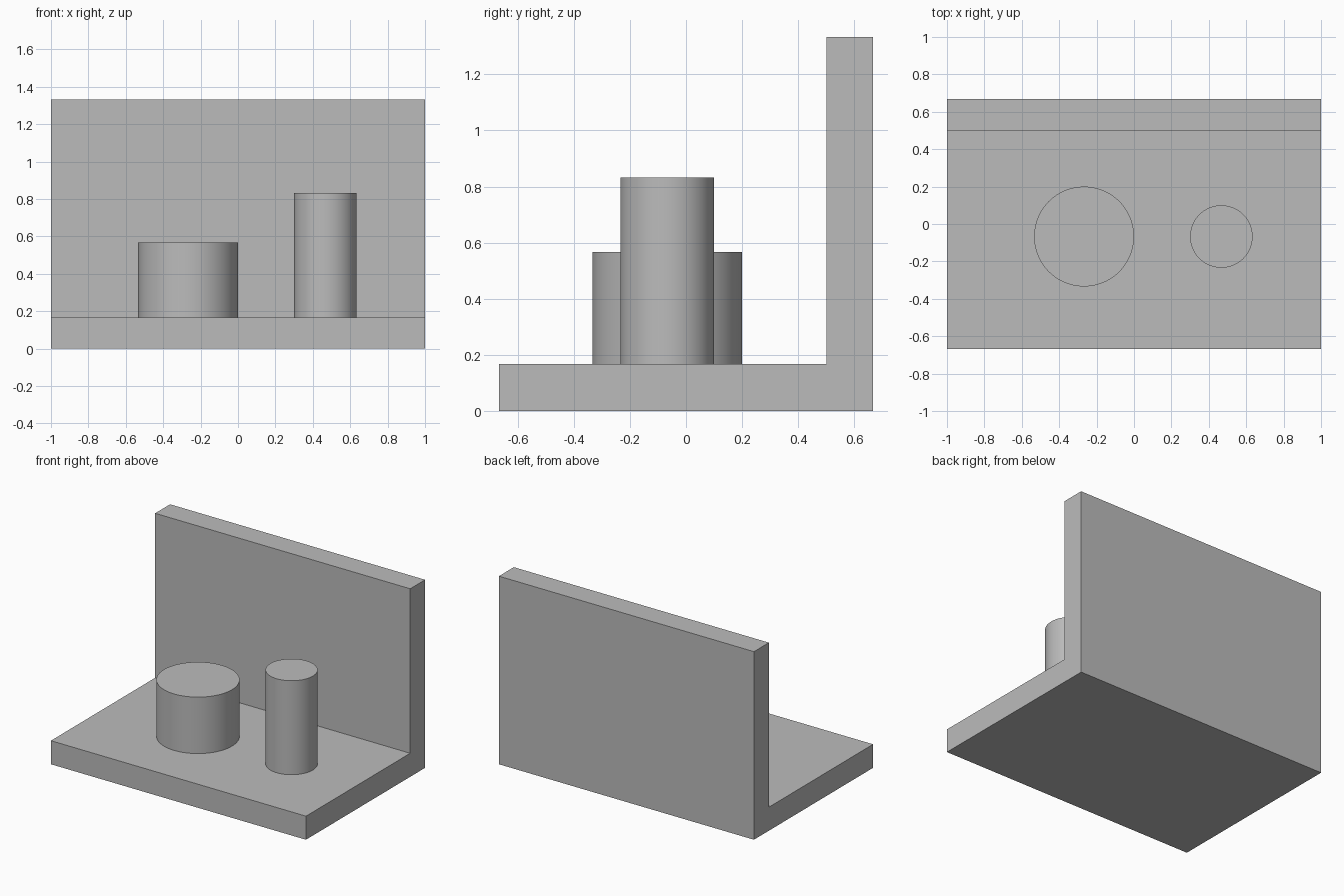
import bpy
import bmesh

if "Cube" in bpy.data.objects:
    bpy.data.objects.remove(bpy.data.objects["Cube"], do_unlink=True)

# Single plain grey
GREY = (0.5, 0.5, 0.5, 1)
grey = bpy.data.materials.new("plain_grey")
grey.use_nodes = True
grey.diffuse_color = GREY
grey.node_tree.nodes["Principled BSDF"].inputs["Base Color"].default_value = GREY

BASE_TOP = 0.167
CYLINDER_Y = -0.067


def add_bracket():
    """Extrude the L-shaped side profile along the full width."""
    front, wall, back, height = -0.667, 0.5, 0.667, 1.333
    profile = [(front, 0), (back, 0), (back, height),
               (wall, height), (wall, BASE_TOP), (front, BASE_TOP)]
    bm = bmesh.new()
    face = bm.faces.new([bm.verts.new((-1, y, z)) for y, z in profile])
    extruded = bmesh.ops.extrude_face_region(bm, geom=[face])["geom"]
    moved = [v for v in extruded if isinstance(v, bmesh.types.BMVert)]
    bmesh.ops.translate(bm, vec=(2, 0, 0), verts=moved)
    bmesh.ops.recalc_face_normals(bm, faces=bm.faces)
    mesh = bpy.data.meshes.new("angle_bracket")
    bm.to_mesh(mesh)
    bm.free()
    mesh.materials.append(grey)
    bpy.context.collection.objects.link(bpy.data.objects.new("angle_bracket", mesh))


def add_cylinder(name, x, radius, top):
    """Upright cylinder resting on the base plate."""
    bpy.ops.mesh.primitive_cylinder_add(
        vertices=96, radius=radius, depth=top - BASE_TOP,
        location=(x, CYLINDER_Y, (top + BASE_TOP) / 2))
    obj = bpy.context.object
    obj.name = name
    obj.data.materials.append(grey)
    bpy.ops.object.shade_smooth_by_angle()


# Base plate with upright back wall
add_bracket()

# Two posts on the base
add_cylinder("wide_post", -0.267, 0.267, 0.567)
add_cylinder("narrow_post", 0.467, 0.167, 0.833)
